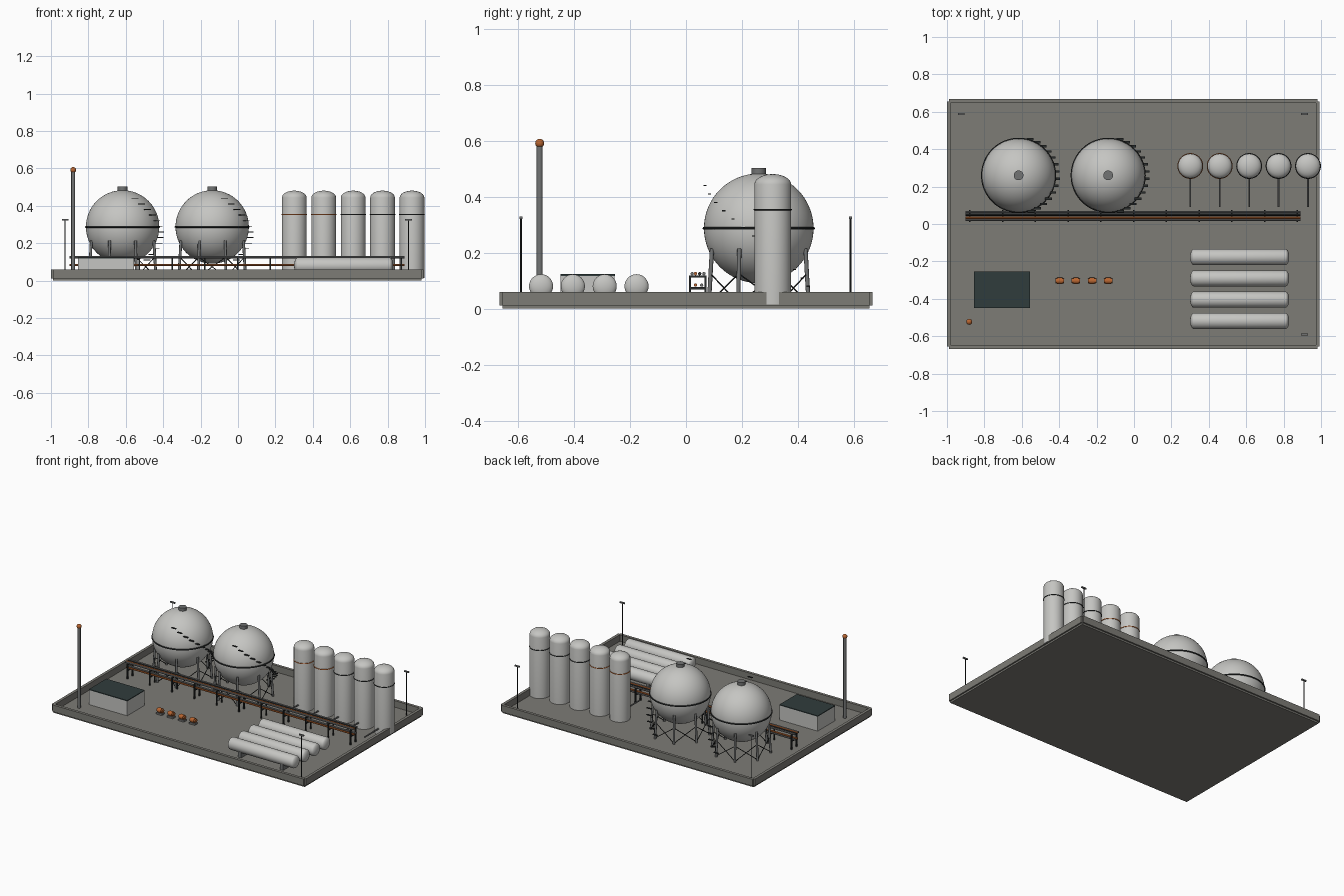
import bpy, bmesh, math
from mathutils import Vector, Matrix

if "Cube" in bpy.data.objects:
    bpy.data.objects.remove(bpy.data.objects["Cube"])


def mat(name, r, g, b):
    m = bpy.data.materials.new(name)
    m.diffuse_color = (r, g, b, 1)
    m.use_nodes = True
    m.node_tree.nodes["Principled BSDF"].inputs["Base Color"].default_value = m.diffuse_color
    return m


TANK = mat("pale_tank_paint", .56, .56, .54)
CONCRETE = mat("concrete", .205, .2, .18)
STEEL = mat("grey_steel", .17, .175, .175)
DARK = mat("dark_steel", .022, .025, .025)
ORANGE = mat("safety_orange", .48, .13, .03)
ROOF = mat("dark_teal_roof", .03, .045, .045)
FLOOR = .014


def finish(name, bm, m, smooth=True):
    bmesh.ops.recalc_face_normals(bm, faces=bm.faces)
    me = bpy.data.meshes.new(name)
    bm.to_mesh(me)
    bm.free()
    me.materials.append(m)
    ob = bpy.data.objects.new(name, me)
    bpy.context.collection.objects.link(ob)
    if smooth:
        bpy.ops.object.select_all(action='DESELECT')
        ob.select_set(True)
        bpy.context.view_layer.objects.active = ob
        bpy.ops.object.shade_smooth_by_angle(angle=math.radians(35))
    return ob


def add_box(bm, x0, x1, y0, y1, z0, z1):
    c = Vector((x0 + x1, y0 + y1, z0 + z1)) / 2
    bmesh.ops.create_cube(bm, size=1, matrix=Matrix.Translation(c) @ Matrix.Diagonal(
        (x1 - x0, y1 - y0, z1 - z0, 1)))


def box(name, m, *dims):
    bm = bmesh.new()
    add_box(bm, *dims)
    return finish(name, bm, m, False)


def add_rod(bm, a, b, r, seg=10):
    a, b = Vector(a), Vector(b)
    d = b - a
    rot = Vector((0, 0, 1)).rotation_difference(d).to_matrix().to_4x4()
    bmesh.ops.create_cone(bm, cap_ends=True, segments=seg, radius1=r, radius2=r, depth=d.length,
                          matrix=Matrix.Translation((a + b) / 2) @ rot)


def rods(name, m, pairs, r, seg=10):
    bm = bmesh.new()
    for a, b in pairs:
        add_rod(bm, a, b, r, seg)
    return finish(name, bm, m)


def ball(name, m, c, r, u=48, v=24):
    bm = bmesh.new()
    bmesh.ops.create_uvsphere(bm, u_segments=u, v_segments=v, radius=r, matrix=Matrix.Translation(c))
    return finish(name, bm, m)


def ring(name, m, c, big, small):
    # torus: a small circle swept round z
    bm = bmesh.new()
    bmesh.ops.create_circle(bm, segments=8, radius=small, matrix=Matrix.Translation((big, 0, 0))
                            @ Matrix.Rotation(math.pi / 2, 4, 'X'))
    bmesh.ops.spin(bm, geom=bm.edges[:], cent=(0, 0, 0), axis=(0, 0, 1), angle=math.tau,
                   steps=48, use_merge=True)
    bmesh.ops.remove_doubles(bm, verts=bm.verts, dist=1e-5)
    bmesh.ops.translate(bm, verts=bm.verts, vec=c)
    return finish(name, bm, m)


def vessel(name, m, profile, matrix, seg=32):
    # lathe of (radius, height) points round z
    bm = bmesh.new()
    vs = [bm.verts.new((r, 0, z)) for r, z in profile]
    es = [bm.edges.new(p) for p in zip(vs, vs[1:])]
    bmesh.ops.spin(bm, geom=vs + es, cent=(0, 0, 0), axis=(0, 0, 1), angle=math.tau, steps=seg)
    bmesh.ops.remove_doubles(bm, verts=bm.verts, dist=1e-5)
    bm.transform(matrix)
    return finish(name, bm, m)


def dome(r, z, h, n=6):
    return [(r * math.cos(i * math.pi / 2 / n), z + h * math.sin(i * math.pi / 2 / n))
            for i in range(n + 1)]


# ground slab and bund walls
box("ground_slab", CONCRETE, -.99, .982, -.656, .656, 0, FLOOR)
for i, s in enumerate((-1, 1)):
    box(f"long_wall_{i}", CONCRETE, -.99, .982, s * .657 - .01, s * .657 + .01, .012, .06)
    xc = -.99 if s < 0 else .982
    box(f"side_wall_{i}", CONCRETE, xc - .01, xc + .01, -.656, .656, .012, .06)

# spherical tanks
R, CY, CZ = .196, .26, .287
for k, cx in enumerate((-.617, -.138)):
    ball(f"sphere_tank_{k}", TANK, (cx, CY, CZ), R, 64, 32)
    ring(f"sphere_band_{k}", DARK, (cx, CY, CZ), R, .005)
    rods(f"sphere_top_hatch_{k}", STEEL, [((cx, CY, .46), (cx, CY, .503))], .026, 24)
    legs, braces = [], []

    def leg_point(i, z):
        a = math.radians(22.5 + 45 * i)
        r = .193 - .012 * (z - FLOOR) / .2
        return (cx + r * math.cos(a), CY + r * math.sin(a), z)
    for i in range(8):
        legs.append((leg_point(i, FLOOR), leg_point(i, .214)))
        braces.append((leg_point(i, .02), leg_point(i + 1, .125)))
        braces.append((leg_point(i, .125), leg_point(i + 1, .02)))
    rods(f"sphere_legs_{k}", STEEL, legs, .0075, 12)
    rods(f"sphere_braces_{k}", DARK, braces, .0025, 6)
    # spiral stair treads
    bm = bmesh.new()
    for i in range(14):
        a = math.radians(72 - 11 * i)
        x, y, z = cx + .203 * math.cos(a), CY + .203 * math.sin(a), .05 + .03 * i
        add_box(bm, x - .018, x + .018, y - .006, y + .006, z - .002, z + .002)
    finish(f"stair_treads_{k}", bm, DARK, False)

# upright tanks with bands and outlet pipes
for i in range(5):
    x = .301 + .1573 * i
    vessel(f"upright_tank_{i}", TANK, [(0, 0), (.066, 0)] + dome(.066, .43, .037),
           Matrix.Translation((x, .31, FLOOR)))
    ring(f"upright_band_{i}", ORANGE if i < 2 else DARK, (x, .31, .354), .066, .003)
    rods(f"outlet_pipe_{i}", STEEL, [((x, .26, .055), (x, .09, .055))], .005)

# horizontal tanks on saddles
half = dome(.043, .245, .02)
capsule = [(r, -z) for r, z in reversed(half)] + half
for i in range(4):
    y = -.518 + .1137 * i
    vessel(f"bullet_tank_{i}", TANK, capsule,
           Matrix.Translation((.565, y, .08)) @ Matrix.Rotation(math.pi / 2, 4, 'Y'))
    for j, x in enumerate((.4, .73)):
        box(f"bullet_saddle_{i}_{j}", STEEL, x - .012, x + .012, y - .035, y + .035, FLOOR, .058)

# pipe rack frames
bm = bmesh.new()
for i in range(11):
    x = -.877 + .175 * i
    for y in (.014, .07):
        add_box(bm, x - .004, x + .004, y - .004, y + .004, FLOOR, .118)
    for z in (.073, .115):
        add_box(bm, x - .004, x + .004, .01, .074, z - .004, z + .004)
finish("rack_frames", bm, DARK, False)

# rack pipes
for i, (y, z, m) in enumerate([(.022, .125, STEEL), (.034, .125, ORANGE), (.049, .125, DARK),
                               (.064, .125, STEEL), (.034, .084, ORANGE), (.056, .084, STEEL)]):
    rods(f"rack_pipe_{i}", m, [((-.9, y, z), (.89, y, z))], .006)

# control building
box("control_building", TANK, -.855, -.556, -.448, -.255, FLOOR, .117)
box("control_roof", ROOF, -.856, -.555, -.449, -.254, .117, .123)

# pumps
for i in range(4):
    x, y = -.397 + .0865 * i, -.304
    box(f"pump_base_{i}", STEEL, x - .022, x + .022, y - .015, y + .015, FLOOR, .026)
    rods(f"pump_body_{i}", ORANGE, [((x - .014, y, .041), (x + .014, y, .041))], .017, 16)
    rods(f"pump_shaft_{i}", ORANGE, [((x - .023, y, .041), (x + .023, y, .041))], .012, 16)

# flare stack
rods("flare_stack", STEEL, [((-.881, -.523, FLOOR), (-.881, -.523, .585))], .0108, 16)
ball("flare_tip", ORANGE, (-.881, -.523, .591), .016, 20, 12)

# lamp posts on three corners
for i, (x, y) in enumerate(((-.924, .588), (.912, .588), (.912, -.59))):
    rods(f"lamp_post_{i}", DARK, [((x, y, FLOOR), (x, y, .322))], .003, 8)
    box(f"lamp_head_{i}", STEEL, x - .018, x + .018, y - .005, y + .005, .32, .329)
